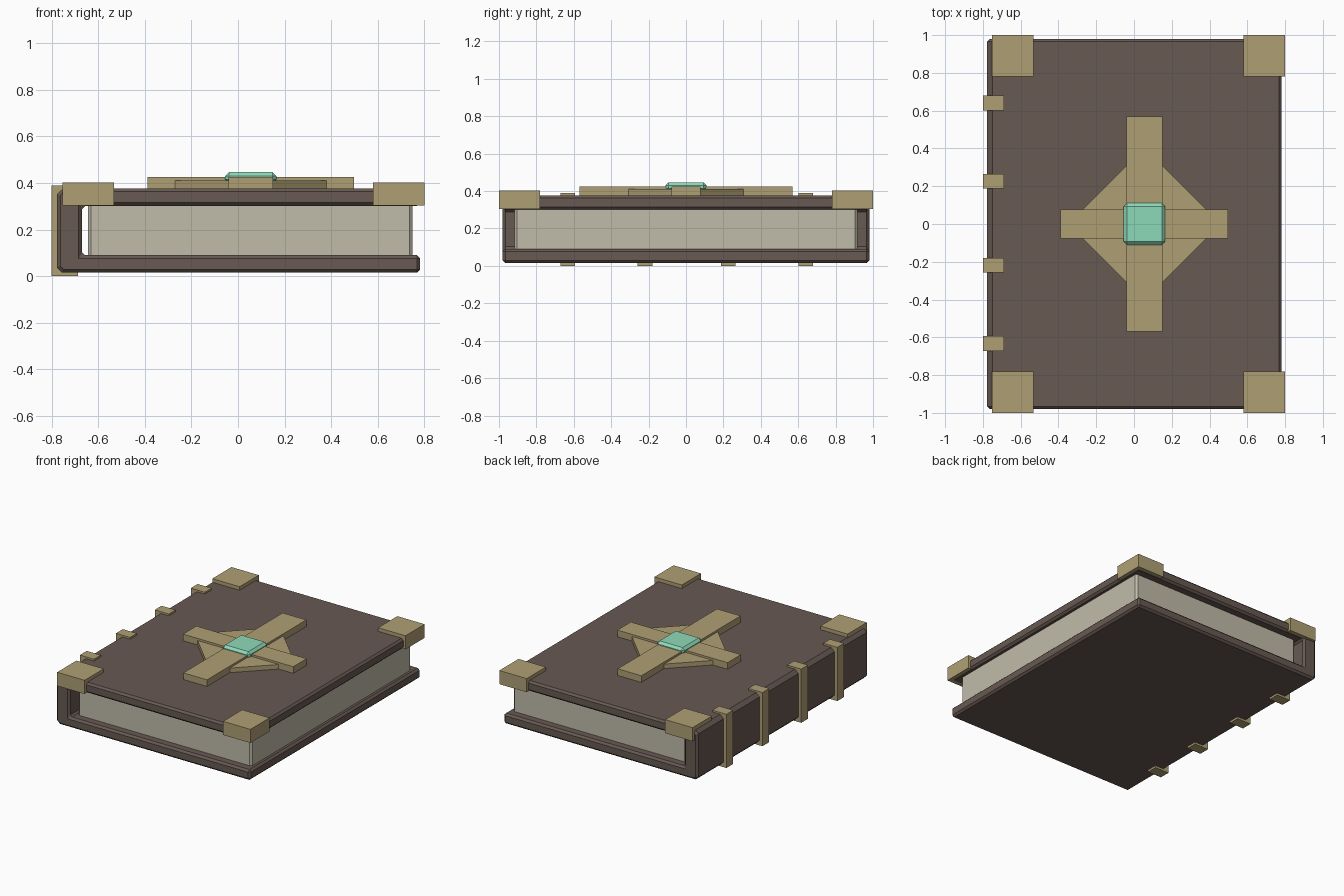
import bpy, bmesh
from math import radians

if "Cube" in bpy.data.objects:
    bpy.data.objects.remove(bpy.data.objects["Cube"])


def material(name, rgb):
    m = bpy.data.materials.new(name)
    m.diffuse_color = (*rgb, 1)
    m.use_nodes = True
    m.node_tree.nodes["Principled BSDF"].inputs["Base Color"].default_value = m.diffuse_color
    return m


LEATHER = material("leather", (0.135, 0.10, 0.085))
BRASS = material("brass", (0.43, 0.35, 0.175))
PAPER = material("paper", (0.53, 0.50, 0.40))
GEM = material("gem", (0.27, 0.70, 0.49))


def prism(name, outline, axis, lo, hi, mat, bevel=0.0):
    """Extrude a 2D outline: axis 'z' takes (x, y) points, axis 'y' takes (x, z) points."""
    bm = bmesh.new()
    pts = [(a, b, lo) if axis == 'z' else (a, lo, b) for a, b in outline]
    face = bm.faces.new([bm.verts.new(p) for p in pts])
    ext = bmesh.ops.extrude_face_region(bm, geom=[face])
    verts = [g for g in ext["geom"] if isinstance(g, bmesh.types.BMVert)]
    step = (0, 0, hi - lo) if axis == 'z' else (0, hi - lo, 0)
    bmesh.ops.translate(bm, vec=step, verts=verts)
    bmesh.ops.recalc_face_normals(bm, faces=bm.faces)
    me = bpy.data.meshes.new(name)
    bm.to_mesh(me)
    bm.free()
    me.materials.append(mat)
    ob = bpy.data.objects.new(name, me)
    bpy.context.collection.objects.link(ob)
    if bevel:
        mod = ob.modifiers.new("bevel", 'BEVEL')
        mod.width = bevel
        mod.segments = 1
        mod.limit_method = 'ANGLE'
        mod.angle_limit = radians(60)
    return ob


def box(name, x0, x1, y0, y1, z0, z1, mat, bevel=0.0):
    return prism(name, [(x0, y0), (x1, y0), (x1, y1), (x0, y1)], 'z', z0, z1, mat, bevel)


# Leather cover: C-shaped profile with chamfered spine corners
cover = [(-0.755, 0.015), (0.782, 0.015), (0.782, 0.09), (-0.67, 0.09),
         (-0.67, 0.302), (0.782, 0.302), (0.782, 0.377), (-0.75, 0.377),
         (-0.777, 0.352), (-0.777, 0.037)]
prism("cover", cover, 'y', -0.98, 0.98, LEATHER, 0.014)

# Page block with chamfered vertical corners
c, px0, px1, py = 0.014, -0.645, 0.75, 0.917
pages = [(px0 + c, -py), (px1 - c, -py), (px1, -py + c), (px1, py - c),
         (px1 - c, py), (px0 + c, py), (px0, py - c), (px0, -py + c)]
prism("pages", pages, 'z', 0.08, 0.312, PAPER)

# Brass corner caps on the front cover
for side, x0, x1 in (("spine", -0.753, -0.533), ("edge", 0.58, 0.80)):
    for end, y0, y1 in (("bottom", -1.0, -0.78), ("top", 0.78, 1.0)):
        box(f"corner_{side}_{end}", x0, x1, y0, y1, 0.304, 0.403, BRASS)

# Brass bands round the spine
for i, y in enumerate((-0.633, -0.219, 0.226, 0.64)):
    box(f"spine_band_{i + 1}", -0.80, -0.687, y - 0.039, y + 0.039, 0.0, 0.39, BRASS)

# Cross ornament: plus-shaped bars over a diamond plate
cx, w, h, l, t = 0.055, 0.095, 0.57, 0.443, 0.077
quarter = [(w, h), (w, t), (l, t)]
plus = ([(x, y) for x, y in quarter] + [(x, -y) for x, y in reversed(quarter)]
        + [(-x, -y) for x, y in quarter] + [(-x, y) for x, y in reversed(quarter)])
prism("cross", [(cx + x, y) for x, y in plus], 'z', 0.37, 0.425, BRASS)
d = 0.403
prism("diamond_plate", [(cx + d, 0), (cx, d), (cx - d, 0), (cx, -d)], 'z', 0.37, 0.41, BRASS)

# Bevelled gem in the centre
box("gem", cx - 0.11, cx + 0.11, -0.11, 0.11, 0.398, 0.447, GEM, 0.017)
